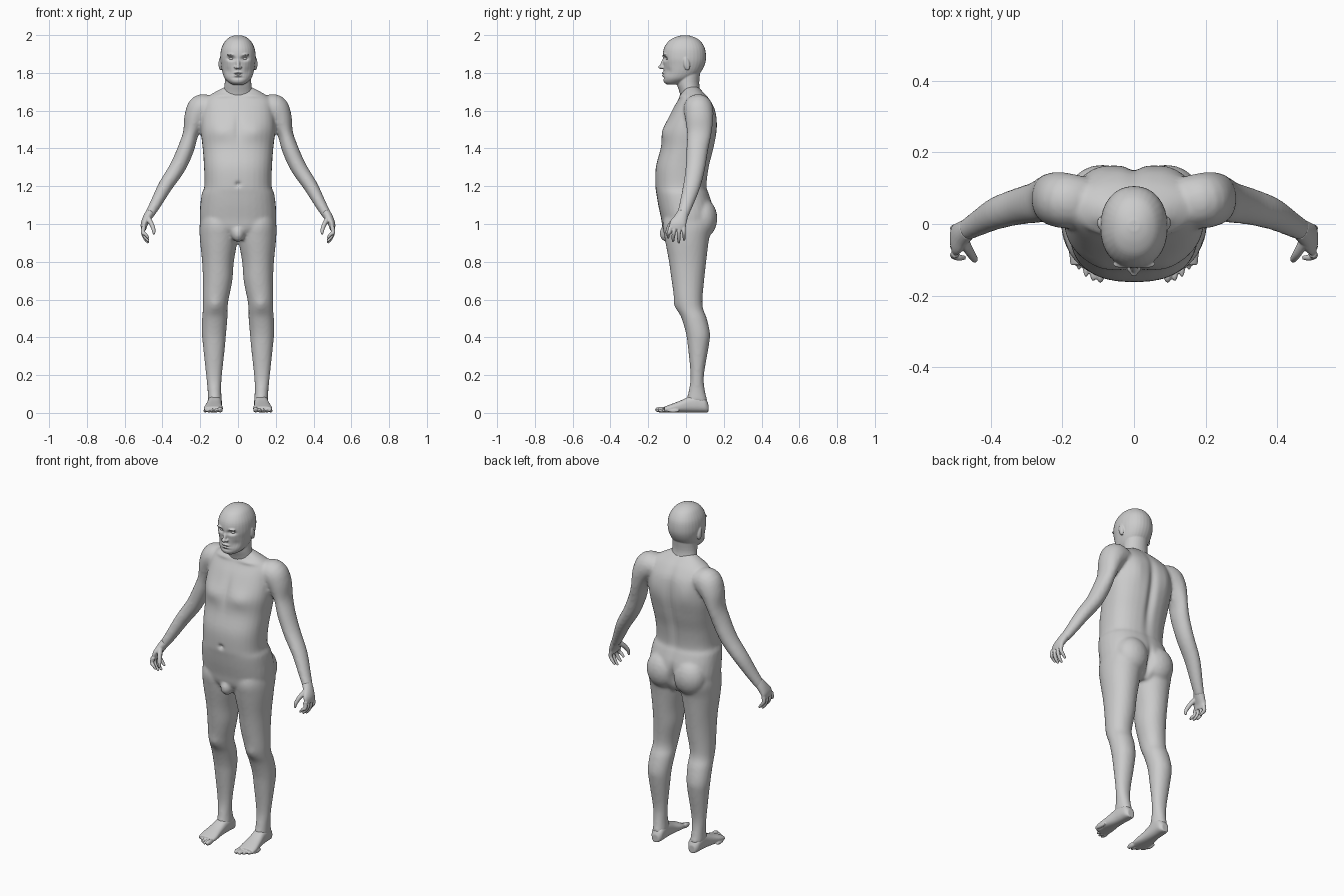
import bpy, bmesh, math
from mathutils import Vector, Matrix

cube = bpy.data.objects.get("Cube")
if cube:
    bpy.data.objects.remove(cube, do_unlink=True)

skin = bpy.data.materials.new("grey_skin")
skin.use_nodes = True
GREY = (.6, .6, .6, 1)
skin.diffuse_color = GREY
skin.node_tree.nodes["Principled BSDF"].inputs["Base Color"].default_value = GREY
LEFT, RIGHT = 1, -1
SIDES = (LEFT, RIGHT)


def refine(rows, steps=4):
    """Catmull-Rom interpolation between rows of numbers."""
    out = []
    for i in range(len(rows) - 1):
        a, b, c, d = (rows[min(max(j, 0), len(rows) - 1)] for j in range(i - 1, i + 3))
        for k in range(steps):
            t = k / steps
            out.append([q + t / 2 * (r - p + t * (2 * p - 5 * q + 4 * r - s + t * (3 * (q - r) + s - p)))
                        for p, q, r, s in zip(a, b, c, d)])
    return out + [list(rows[-1])]


def loft(bm, rings, power=2.0, sides=32):
    """Closed tube through rings of (centre, half axis u, half axis v)."""
    loops = []
    for centre, u, v in rings:
        loop = []
        for k in range(sides):
            a = math.tau * k / sides
            c, s = math.cos(a), math.sin(a)
            p = centre + u * math.copysign(abs(c) ** (2 / power), c) \
                + v * math.copysign(abs(s) ** (2 / power), s)
            loop.append(bm.verts.new(p))
        loops.append(loop)
    for a, b in zip(loops, loops[1:]):
        for k in range(sides):
            n = (k + 1) % sides
            bm.faces.new((a[k], a[n], b[n], b[k]))
    bm.faces.new(loops[0][::-1])
    bm.faces.new(loops[-1])


def column(bm, rows, power=2.0, side=LEFT):
    """Upright loft from rows of (z, x centre, half width, front y, back y)."""
    loft(bm, [(Vector((side * x, (f + b) / 2, z)), Vector((w, 0, 0)), Vector((0, (b - f) / 2, 0)))
              for z, x, w, f, b in refine(rows)], power)


def limb(bm, rows, side=LEFT):
    """Loft along a path from rows of (x, y, z, thickness, depth)."""
    rows = refine(rows)
    rings = []
    for i, (x, y, z, thick, deep) in enumerate(rows):
        t = Vector(rows[min(i + 1, len(rows) - 1)][:3]) - Vector(rows[max(i - 1, 0)][:3])
        u = Vector((0, 1, 0)).cross(t).normalized()
        v = t.cross(u).normalized()
        u.x *= side
        v.x *= side
        rings.append((Vector((side * x, y, z)), u * thick, v * deep))
    loft(bm, rings, sides=20)


def blob(bm, centre, size, tilt=0):
    m = Matrix.Translation(centre) @ Matrix.Rotation(tilt, 4, 'X') @ Matrix.Diagonal((*size, 1))
    bmesh.ops.create_uvsphere(bm, u_segments=20, v_segments=12, radius=1, matrix=m)


def finish(name, bm, voxel, smoothing=4, sculpt=(), side=LEFT):
    """Fuse the volumes into one skin, then press in or pull out details."""
    if side == RIGHT:
        bmesh.ops.scale(bm, vec=(-1, 1, 1), verts=bm.verts)
    bmesh.ops.recalc_face_normals(bm, faces=bm.faces)
    mesh = bpy.data.meshes.new(name)
    bm.to_mesh(mesh)
    bm.free()
    obj = bpy.data.objects.new(name, mesh)
    bpy.context.collection.objects.link(obj)
    fuse = obj.modifiers.new("fuse", 'REMESH')
    fuse.mode = 'VOXEL'
    fuse.voxel_size = voxel
    relax = obj.modifiers.new("relax", 'SMOOTH')
    relax.iterations = smoothing
    graph = bpy.context.evaluated_depsgraph_get()
    fused = bpy.data.meshes.new_from_object(obj.evaluated_get(graph))
    obj.modifiers.clear()
    obj.data = fused
    for centre, reach, push in sculpt:
        for v in fused.vertices:
            p = Vector((abs(v.co.x), v.co.y, v.co.z)) - Vector(centre)
            d = sum((p[i] / reach[i]) ** 2 for i in range(3))
            if d < 6:
                v.co.y += push * math.exp(-d)
    fused.materials.clear()
    fused.materials.append(skin)
    for f in fused.polygons:
        f.use_smooth = True


# Body: torso, buttocks, legs and arms
TORSO = [(1.73, 0, .06, -.01, .06), (1.7, 0, .12, -.02, .09), (1.66, 0, .175, -.04, .125),
         (1.6, 0, .19, -.075, .155), (1.5, 0, .197, -.12, .163), (1.4, 0, .187, -.135, .147),
         (1.3, 0, .18, -.16, .122), (1.2, 0, .178, -.162, .11), (1.16, 0, .192, -.157, .122),
         (1.1, 0, .2, -.147, .14), (1.03, 0, .203, -.132, .145), (.97, 0, .19, -.12, .13),
         (.92, 0, .12, -.08, .09)]
LEG = [(1.08, .1, .09, -.1, .11), (1, .103, .1, -.122, .14), (.92, .102, .1, -.112, .122),
       (.8, .106, .084, -.09, .107), (.7, .108, .078, -.076, .096), (.6, .118, .068, -.061, .087),
       (.55, .121, .065, -.047, .091), (.5, .123, .067, -.023, .11), (.42, .127, .064, .0, .127),
       (.35, .127, .058, .01, .12), (.2, .127, .042, .024, .095), (.12, .125, .036, .015, .1),
       (.06, .122, .038, .0, .115)]
ARM = [(.14, .06, 1.62, .06, .07), (.19, .065, 1.61, .078, .078), (.225, .07, 1.56, .062, .075),
       (.25, .07, 1.48, .042, .065), (.275, .06, 1.4, .044, .058), (.32, .05, 1.3, .043, .052),
       (.385, .03, 1.2, .038, .046), (.44, 0, 1.1, .03, .036), (.475, -.02, 1.04, .024, .03)]
bm = bmesh.new()
column(bm, TORSO, 2.4)
blob(bm, (0, -.1, .95), (.035, .04, .045))
for s in SIDES:
    column(bm, LEG, 2.1, s)
    limb(bm, ARM, s)
    blob(bm, (s * .088, .088, 1.03), (.095, .078, .105))
finish("body", bm, .009, 5, [
    ((0, .15, 1.42), (.022, .1, .2), -.018),       # spine
    ((0, .15, 1), (.016, .1, .07), -.03),          # buttock cleft
    ((.09, -.11, 1.49), (.06, .06, .045), -.01),   # chest
    ((0, -.12, 1.52), (.018, .06, .09), .008),     # breastbone
    ((.1, .15, 1.54), (.05, .05, .08), .008),      # shoulder blade
    ((0, -.16, 1.21), (.014, .03, .012), .014),    # navel
    ((.12, -.06, .57), (.03, .04, .035), -.008),   # kneecap
    ((.09, -.03, 1.68), (.07, .04, .012), -.008),  # collarbone
])

# Head with neck, nose, lips and ears
HEAD = [(1.999, 0, .015, -.02, .01), (1.99, 0, .042, -.055, .042), (1.97, 0, .067, -.09, .075),
        (1.93, 0, .088, -.117, .1), (1.88, 0, .094, -.124, .106), (1.84, 0, .09, -.119, .098),
        (1.8, 0, .082, -.118, .075), (1.77, 0, .07, -.12, .04), (1.75, 0, .05, -.116, 0),
        (1.738, 0, .03, -.1, -.04)]
NECK = [(1.64, 0, .085, -.02, .085), (1.7, 0, .076, -.035, .076), (1.75, 0, .07, -.05, .07),
        (1.82, 0, .068, -.05, .078)]
bm = bmesh.new()
column(bm, HEAD, 2.15)
column(bm, NECK)
blob(bm, (0, -.121, 1.85), (.011, .013, .034), -.35)
blob(bm, (0, -.131, 1.831), (.012, .016, .011))
blob(bm, (0, -.116, 1.8), (.024, .012, .006))
blob(bm, (0, -.115, 1.786), (.022, .012, .007))
for s in SIDES:
    blob(bm, (s * .012, -.123, 1.829), (.009, .011, .008))
    blob(bm, (s * .093, .003, 1.848), (.01, .017, .036), .2)
    blob(bm, (s * .034, -.112, 1.896), (.026, .012, .007))
finish("head", bm, .0035, 4, [
    ((.036, -.115, 1.876), (.02, .04, .011), .018),   # eye socket
    ((0, -.125, 1.793), (.024, .03, .003), .004),     # mouth
    ((0, -.12, 1.773), (.03, .03, .006), .004),       # chin crease
    ((.055, -.1, 1.81), (.02, .04, .02), .006),       # cheek
])
for s, name in zip(SIDES, ("left_eye", "right_eye")):
    bm = bmesh.new()
    blob(bm, (s * .035, -.094, 1.876), (.014, .013, .009))
    finish(name, bm, .002, 2)

# Hands: palm, four curled fingers and a thumb
PALM = [(.465, -.015, 1.06, .024, .03), (.482, -.028, 1.03, .023, .036),
        (.496, -.042, 1, .019, .044), (.5, -.047, .972, .014, .042)]
THUMB = [(.475, -.05, 1.03, .014, .016), (.458, -.08, 1, .012, .013),
         (.447, -.097, .97, .01, .01), (.445, -.102, .945, .006, .006)]
FINGERS = [(-.083, -.094, .925), (-.06, -.068, .908), (-.036, -.038, .9), (-.013, -.01, .914)]
for s, name in zip(SIDES, ("left_hand", "right_hand")):
    bm = bmesh.new()
    limb(bm, PALM)
    limb(bm, THUMB)
    for root, tip, low in FINGERS:
        mid = (root + tip) / 2
        limb(bm, [(.499, root, .985, .012, .012), (.503, mid, .955, .011, .01),
                  (.49, tip, low + .02, .009, .009), (.473, tip, low, .006, .006)])
    finish(name, bm, .003, 3, side=s)

# Feet: sole lofted from heel to ball, then five toes
FOOT = [(.118, .12, .02, .045), (.1, .12, .034, .075), (.06, .122, .037, .095),
        (.02, .124, .038, .085), (-.03, .128, .043, .062), (-.08, .13, .05, .043),
        (-.115, .131, .047, .03)]
for s, name in zip(SIDES, ("left_foot", "right_foot")):
    bm = bmesh.new()
    loft(bm, [(Vector((x, y, top / 2 + .003)), Vector((w, 0, 0)), Vector((0, 0, top / 2)))
              for y, x, w, top in refine(FOOT)], 2.5)
    for i in range(5):
        r = .015 - .0035 * min(i, 1) - .0005 * i
        blob(bm, (.094 + .02 * i, -.132 + .004 * i * i, r + .002), (r * .9, .033, r))
    finish(name, bm, .0035, 3, side=s)
